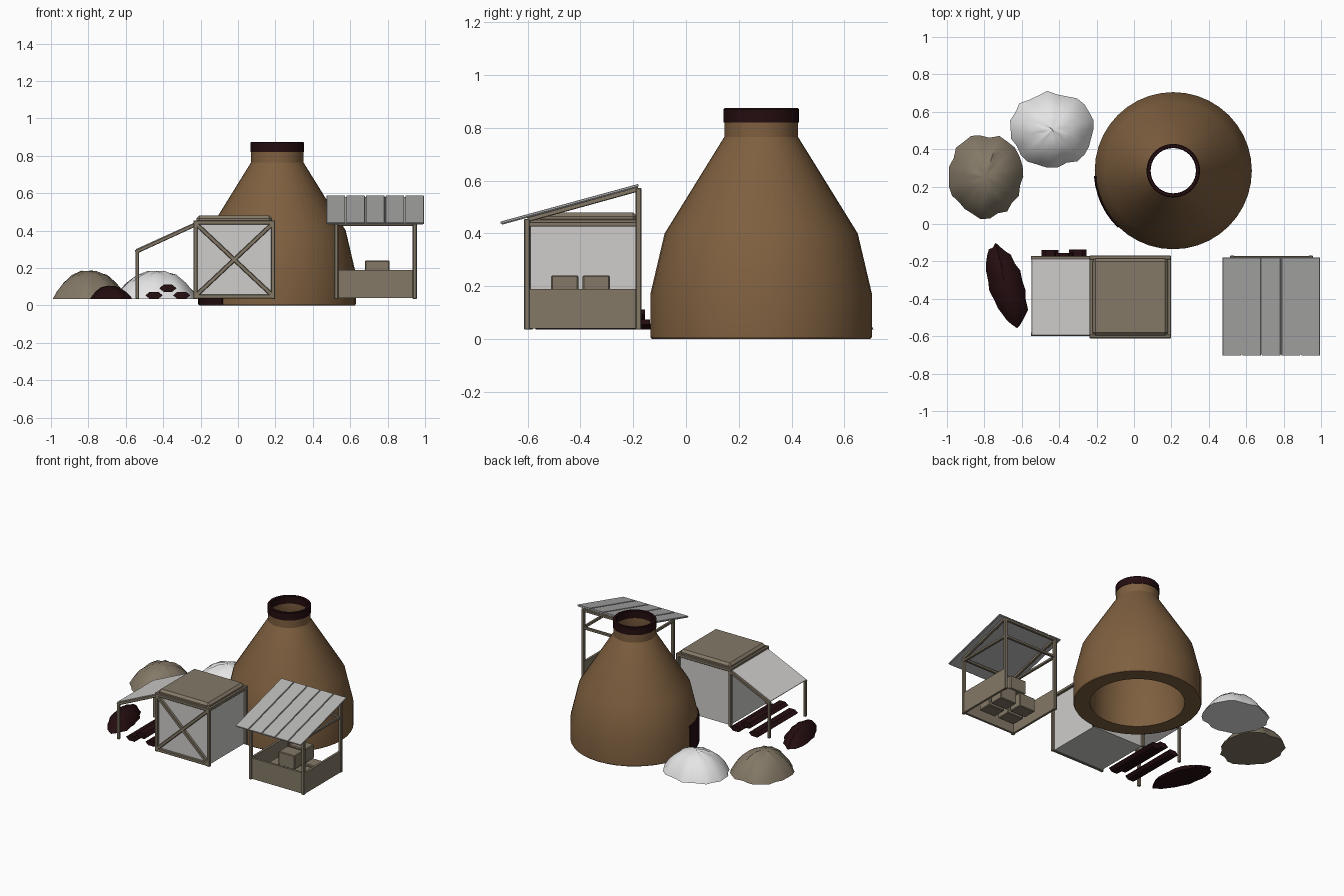
import bpy, bmesh, math, random
from mathutils import Vector, Matrix

if "Cube" in bpy.data.objects:
    bpy.data.objects.remove(bpy.data.objects["Cube"])


def material(name, rgb):
    m = bpy.data.materials.new(name)
    m.use_nodes = True
    m.diffuse_color = (*rgb, 1)
    bsdf = m.node_tree.nodes["Principled BSDF"]
    bsdf.inputs["Base Color"].default_value = (*rgb, 1)
    bsdf.inputs["Roughness"].default_value = 0.9
    return m


CLAY = material("brown clay", (0.21, 0.115, 0.05))
DARK = material("charred dark", (0.018, 0.004, 0.005))
WOOD = material("weathered wood", (0.23, 0.19, 0.135))
CANVAS = material("pale canvas", (0.62, 0.61, 0.6))
METAL = material("grey sheet", (0.47, 0.465, 0.46))
ASH = material("white ash", (0.78, 0.78, 0.78))
GROUND = 0.035


def finish(name, bm, mat, smooth=None):
    bmesh.ops.recalc_face_normals(bm, faces=bm.faces)
    mesh = bpy.data.meshes.new(name)
    bm.to_mesh(mesh)
    bm.free()
    mesh.materials.append(mat)
    ob = bpy.data.objects.new(name, mesh)
    bpy.context.collection.objects.link(ob)
    if smooth:
        bpy.ops.object.select_all(action="DESELECT")
        bpy.context.view_layer.objects.active = ob
        ob.select_set(True)
        bpy.ops.object.shade_smooth_by_angle(angle=math.radians(smooth))
    return ob


def box(name, lo, hi, mat, bevel=0):
    lo, hi = Vector(lo), Vector(hi)
    bm = bmesh.new()
    mtx = Matrix.Translation((lo + hi) / 2) @ Matrix.Diagonal((*(hi - lo), 1))
    bmesh.ops.create_cube(bm, size=1, matrix=mtx)
    if bevel:
        bmesh.ops.bevel(bm, geom=bm.edges[:], offset=bevel, segments=1, affect="EDGES")
    return finish(name, bm, mat)


def beam(name, a, b, t=0.022, mat=WOOD, width=None):
    """Square bar, or a wide plank along x, between two points."""
    a, b = Vector(a), Vector(b)
    d = (b - a).normalized()
    side = d.cross(Vector((0, 0, 1)))
    side = side.normalized() if side.length > 0.01 else Vector((1, 0, 0))
    rot = Matrix((side, d, side.cross(d))).transposed().to_4x4()
    size = Matrix.Diagonal((width or t, (b - a).length, t, 1))
    bm = bmesh.new()
    bmesh.ops.create_cube(bm, size=1, matrix=Matrix.Translation((a + b) / 2) @ rot @ size)
    bmesh.ops.bevel(bm, geom=bm.edges[:], offset=t * 0.15, segments=1, affect="EDGES")
    return finish(name, bm, mat)


KX, KY = 0.21, 0.285


def lathe(name, profile, mat, start=0, sweep=360, steps=40):
    """Closed (radius, z) loop swept around the kiln axis."""
    bm = bmesh.new()
    full = sweep == 360
    rings = []
    for i in range(steps if full else steps + 1):
        a = math.radians(start + sweep * i / steps)
        rings.append([bm.verts.new((KX + r * math.cos(a), KY + r * math.sin(a), z))
                      for r, z in profile])
    n = len(profile)
    for i in range(steps):
        p, q = rings[i], rings[(i + 1) % len(rings)]
        for j in range(n):
            k = (j + 1) % n
            bm.faces.new((p[j], p[k], q[k], q[j]))
    if not full:
        bm.faces.new(rings[0])
        bm.faces.new(rings[-1])
    return finish(name, bm, mat, 25)


# Kiln: hollow clay body, sooty rim and dark side door
outer = [(0.415, 0), (0.42, 0.008), (0.42, 0.17), (0.366, 0.4), (0.14, 0.765), (0.14, 0.83)]
inner = [(0.122, 0.83), (0.122, 0.74), (0.27, 0.4), (0.31, 0.17), (0.31, 0)]
lathe("kiln_body", outer + inner, CLAY)
lathe("kiln_rim", [(0.143, 0.82), (0.143, 0.87), (0.139, 0.875),
                   (0.125, 0.875), (0.121, 0.87), (0.121, 0.82)], DARK)
lathe("kiln_door", [(0.416, 0.005), (0.425, 0.005), (0.425, 0.17), (0.42, 0.195), (0.41, 0.195)],
      DARK, start=184, sweep=42, steps=6)


# Heaps of loose material
def heap(name, x, y, rx, ry, h, mat, turn=0, seed=1, rough=0.06):
    rng = random.Random(seed)
    bm = bmesh.new()
    n, rings = 26, []
    lobes = [1 + rng.uniform(-rough, rough) for _ in range(n)]
    rot = Matrix.Rotation(math.radians(turn), 3, "Z")
    for r, z in ((1, 0), (0.9, 0.25), (0.72, 0.56), (0.48, 0.83), (0.22, 0.97)):
        ring = []
        for i in range(n):
            a = math.tau * i / n
            k = r * lobes[i]
            zz = z * (1 + rng.uniform(-rough, rough) * 0.8)
            p = rot @ Vector((rx * k * math.cos(a), ry * k * math.sin(a), h * zz))
            ring.append(bm.verts.new(p + Vector((x, y, GROUND))))
        rings.append(ring)
    tip = bm.verts.new((x, y, GROUND + h))
    for i in range(n):
        j = (i + 1) % n
        for p, q in zip(rings, rings[1:]):
            bm.faces.new((p[i], p[j], q[j], q[i]))
        bm.faces.new((rings[-1][i], rings[-1][j], tip))
    bm.faces.new(rings[0])
    return finish(name, bm, mat, 50)


heap("ash_heap", -0.435, 0.505, 0.225, 0.2, 0.15, ASH, seed=3)
heap("earth_heap", -0.795, 0.255, 0.2, 0.22, 0.15, WOOD, seed=5)
heap("charcoal_heap", -0.682, -0.33, 0.092, 0.225, 0.07, DARK, turn=17, seed=8)


# Log stack: flattened six-sided logs, two below and one on top
def log(name, x, z, y0, y1):
    bm = bmesh.new()
    ends = []
    for y in (y0, y1):
        ends.append([bm.verts.new((x + 0.046 * math.cos(i * math.pi / 3), y,
                                   z + 0.022 * math.sin(i * math.pi / 3))) for i in range(6)])
    for e in ends:
        bm.faces.new(e)
    for i in range(6):
        j = (i + 1) % 6
        bm.faces.new((ends[0][i], ends[0][j], ends[1][j], ends[1][i]))
    return finish(name, bm, DARK)


log("log_right", -0.449, 0.054, -0.57, -0.14)
log("log_left", -0.301, 0.054, -0.56, -0.137)
log("log_top", -0.375, 0.092, -0.565, -0.155)

# Hut: canvas walls, timber frame, crossed front braces and flat roof
X0, X1, Y0, Y1, TOP = -0.228, 0.188, -0.6, -0.18, 0.44
box("hut_walls", (X0 + 0.006, Y0 + 0.008, 0.04), (X1 - 0.006, Y1 - 0.008, TOP), CANVAS)
box("hut_roof", (X0 + 0.005, Y0 + 0.005, 0.43), (X1 - 0.005, Y1 - 0.005, 0.48), WOOD, 0.016)
for x in (X0, X1):
    for y in (Y0, Y1):
        beam("hut_post", (x, y, GROUND), (x, y, 0.455))
for y in (Y0, Y1):
    beam("hut_top_rail", (X0, y, 0.443), (X1, y, 0.443))
for x in (X0, X1):
    beam("hut_side_rail", (x, Y0, 0.443), (x, Y1, 0.443))
beam("hut_sill", (X0, Y0, 0.048), (X1, Y0, 0.048))
beam("hut_brace", (X0, Y0, 0.05), (X1, Y0, 0.44))
beam("hut_brace", (X1, Y0, 0.05), (X0, Y0, 0.44))

# Lean-to awning beside the hut
AX = -0.538
for y in (Y0 + 0.01, Y1):
    beam("awning_post", (AX, y, GROUND), (AX, y, 0.292), 0.02)
    beam("awning_rafter", (AX - 0.01, y, 0.285), (X0, y, 0.432), 0.02)
beam("awning_sheet", (AX - 0.008, (Y0 + Y1) / 2, 0.298), (X0, (Y0 + Y1) / 2, 0.442),
     0.006, CANVAS, Y1 - Y0 - 0.01)

# Stall: posts, rails and counter boards
SX0, SX1 = 0.525, 0.945
for x in (SX0, SX1):
    beam("stall_front_post", (x, Y0 - 0.003, GROUND), (x, Y0 - 0.003, 0.455))
    beam("stall_back_post", (x, Y1, GROUND), (x, Y1, 0.572))
    beam("stall_rafter", (x, Y0, 0.452), (x, Y1, 0.568), 0.018)
    beam("stall_side_rail", (x, Y0, 0.435), (x, Y1, 0.435), 0.018)
    box("stall_side_board", (x - 0.008, Y0, 0.04), (x + 0.008, Y1, 0.19), WOOD)
beam("stall_front_rail", (SX0, Y0, 0.445), (SX1, Y0, 0.445), 0.018)
for z in (0.435, 0.562):
    beam("stall_back_rail", (SX0, Y1, z), (SX1, Y1, z), 0.018)
box("stall_counter", (SX0, Y0 - 0.006, 0.04), (SX1, Y0 + 0.01, 0.19), WOOD)

# Stall roof: five sheet strips over a thin backing
for i in range(5):
    x = 0.523 + i * 0.1053
    beam("roof_strip", (x, -0.703, 0.44), (x, -0.18, 0.583), 0.009, METAL, 0.099)
beam("roof_backing", (0.7335, -0.698, 0.436), (0.7335, -0.182, 0.577), 0.006, METAL, 0.51)

# Crates inside the stall
for y in (-0.46, -0.34):
    for x in (0.665, 0.825):
        box("lower_crate", (x - 0.065, y - 0.05, 0.04), (x + 0.065, y + 0.05, 0.14), WOOD, 0.005)
    box("upper_crate", (0.68, y - 0.052, 0.141), (0.81, y + 0.052, 0.241), WOOD, 0.005)
